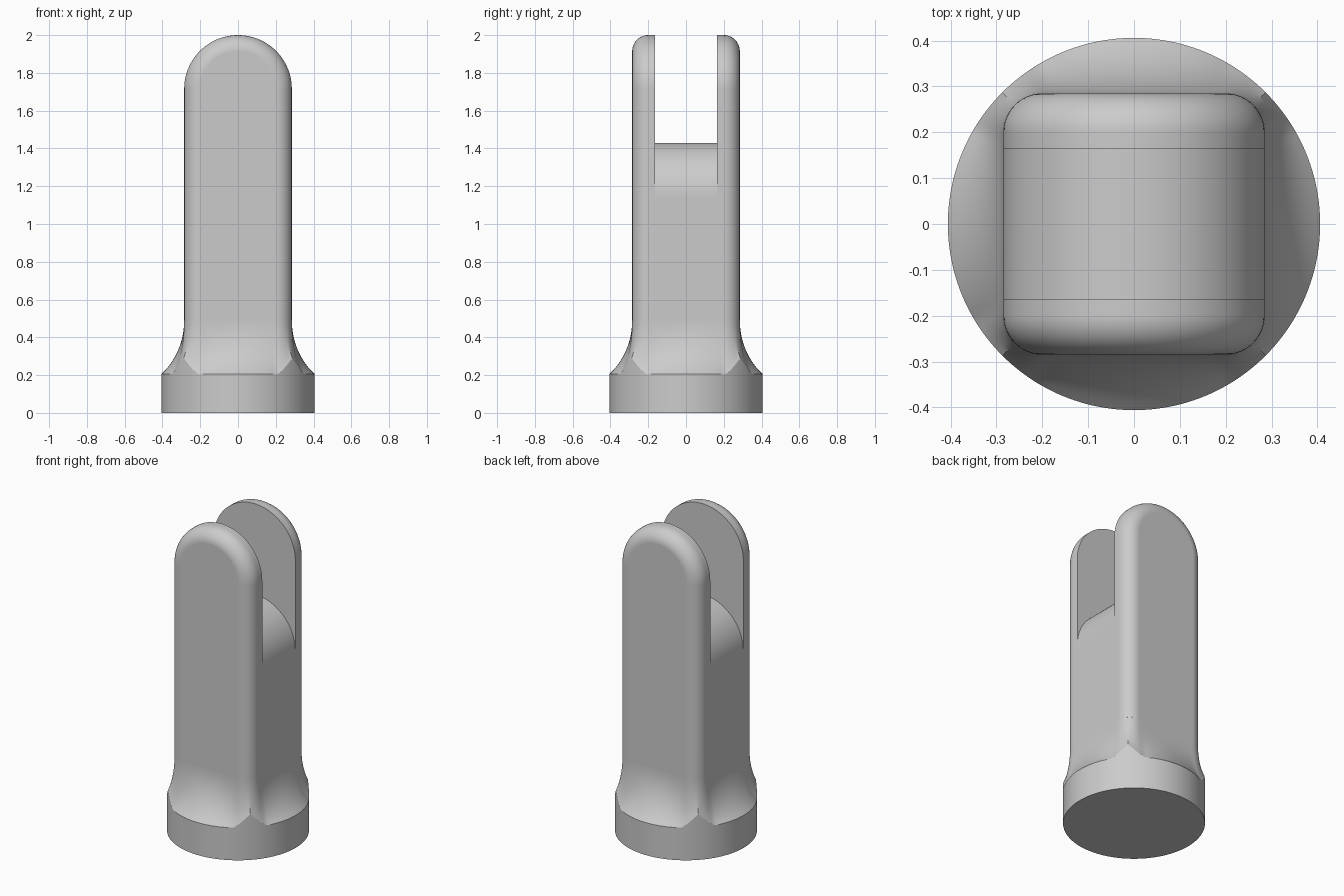
import bpy
import bmesh
from math import pi, cos, sin, sqrt, radians, degrees

if "Cube" in bpy.data.objects:
    bpy.data.objects.remove(bpy.data.objects["Cube"])

HALF, FILLET = 0.285, 0.085        # half width of the post, edge rounding
INNER = HALF - FILLET
RIM, RIM_Z, FLARE_Z = 0.406, 0.205, 0.49
SLOT = 0.165                       # half width of the fork slot
TOP_Z, SADDLE_Z = 2 - HALF, 1.43 - HALF

grey = bpy.data.materials.new("plain grey")
grey.use_nodes = True
colour = (0.6, 0.6, 0.6, 1)
grey.diffuse_color = colour
grey.node_tree.nodes["Principled BSDF"].inputs["Base Color"].default_value = colour


def finish(name, bm):
    bmesh.ops.recalc_face_normals(bm, faces=bm.faces)
    mesh = bpy.data.meshes.new(name)
    bm.to_mesh(mesh)
    bm.free()
    mesh.materials.append(grey)
    obj = bpy.data.objects.new(name, mesh)
    bpy.context.collection.objects.link(obj)
    bpy.ops.object.select_all(action="DESELECT")
    obj.select_set(True)
    bpy.context.view_layer.objects.active = obj
    bpy.ops.object.shade_smooth_by_angle(angle=radians(30))
    mod = obj.modifiers.new("even shading", "WEIGHTED_NORMAL")
    mod.keep_sharp = True
    return obj


# Forked post: arched outlines lofted from front to back
def arch(bm, y, w, centre, steps=48):
    pts = [(w, FLARE_Z)]
    pts += [(w * cos(pi * i / steps), centre + w * sin(pi * i / steps))
            for i in range(steps + 1)]
    pts.append((-w, FLARE_Z))
    return [bm.verts.new((x, y, z)) for x, z in pts]


half = []
for i in range(13):
    a = pi / 2 * i / 12
    half.append((-INNER - FILLET * cos(a), INNER + FILLET * sin(a), TOP_Z))
half += [(-SLOT, HALF, TOP_Z), (-SLOT, HALF, SADDLE_Z)]
stations = half + [(-y, w, c) for y, w, c in reversed(half)]

bm = bmesh.new()
loops = [arch(bm, *s) for s in stations]
for k, (a, b) in enumerate(zip(loops, loops[1:])):
    slot_wall = stations[k][0] == stations[k + 1][0]
    for i in range(len(a) - 1):
        # a slot wall has no area below its arches
        if slot_wall and i in (0, len(a) - 2):
            continue
        bm.faces.new((a[i], a[i + 1], b[i + 1], b[i]))
bm.faces.new(loops[0])
bm.faces.new(loops[-1])
finish("forked_post", bm)


# Round foot flaring into the rounded square of the post
def square_radius(t):
    c, s = abs(cos(t)), abs(sin(t))
    r = HALF / max(c, s)
    if r * min(c, s) <= INNER:
        return r
    b = INNER * (c + s)
    return b + sqrt(b * b - 2 * INNER ** 2 + FILLET ** 2)


def seam_height(t):
    off = abs(degrees(t) % 90 - 45)
    return RIM_Z + 0.085 * max(0, 1 - off / 14) ** 1.2


def flare(u):
    return (1 - sqrt(1 - (0.76 * u) ** 2)) / (1 - sqrt(1 - 0.76 ** 2))


SIDES, RINGS = 192, 16
angles = [2 * pi * i / SIDES for i in range(SIDES)]
bm = bmesh.new()
rings = [[bm.verts.new((RIM * cos(t), RIM * sin(t), 0)) for t in angles]]
for k in range(RINGS + 1):
    u = 1 - k / RINGS
    ring = []
    for t in angles:
        r0 = square_radius(t)
        r = r0 + (RIM - r0) * flare(u)
        z = FLARE_Z + (seam_height(t) - FLARE_Z) * u
        ring.append(bm.verts.new((r * cos(t), r * sin(t), z)))
    rings.append(ring)
for a, b in zip(rings, rings[1:]):
    for i in range(SIDES):
        j = (i + 1) % SIDES
        bm.faces.new((a[i], a[j], b[j], b[i]))
bm.faces.new(rings[0])
finish("flared_foot", bm)
